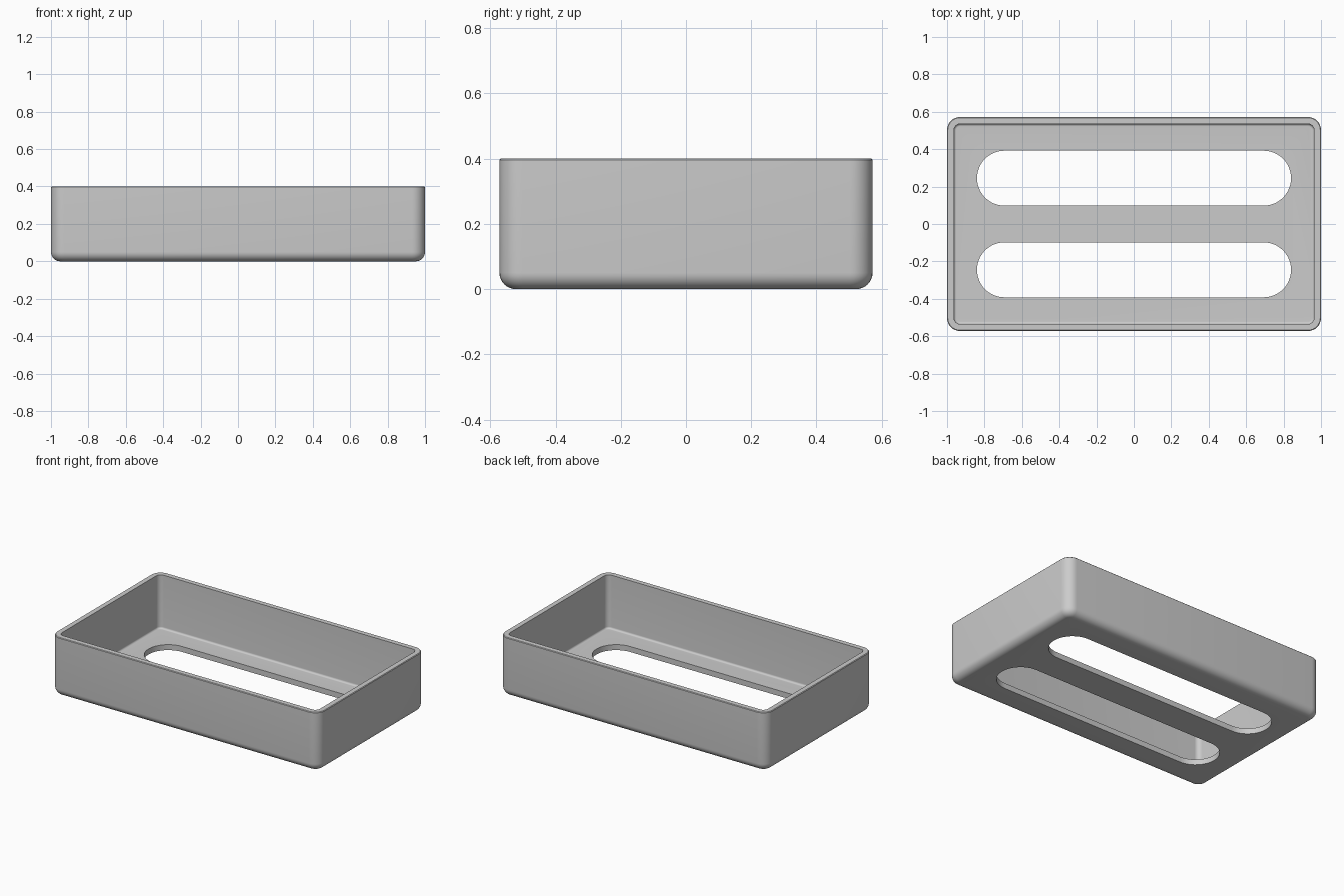
import bpy, bmesh, math

if "Cube" in bpy.data.objects:
    bpy.data.objects.remove(bpy.data.objects["Cube"])

HX, HY, H = 1.0, 0.572, 0.40      # outer half sizes and height
WALL, CORNER, FILLET = 0.037, 0.07, 0.05
SEG = 8


def rounded_rect(inset, z):
    """Rounded rectangle ring, moved inwards by inset."""
    r = max(CORNER - inset, 0.012)
    cx, cy = HX - inset - r, HY - inset - r
    pts = []
    for k, (sx, sy) in enumerate([(1, 1), (-1, 1), (-1, -1), (1, -1)]):
        for i in range(SEG + 1):
            a = math.pi / 2 * (k + i / SEG)
            pts.append((sx * cx + r * math.cos(a), sy * cy + r * math.sin(a), z))
    return pts


def loft(name, rings):
    """Closed solid through a stack of rings, capped at both ends."""
    bm = bmesh.new()
    loops = [[bm.verts.new(p) for p in ring] for ring in rings]
    n = len(loops[0])
    for a, b in zip(loops, loops[1:]):
        for i in range(n):
            j = (i + 1) % n
            bm.faces.new((a[i], a[j], b[j], b[i]))
    bm.faces.new(loops[0][::-1])
    bm.faces.new(loops[-1])
    bmesh.ops.recalc_face_normals(bm, faces=bm.faces)
    mesh = bpy.data.meshes.new(name)
    bm.to_mesh(mesh)
    bm.free()
    obj = bpy.data.objects.new(name, mesh)
    bpy.context.collection.objects.link(obj)
    return obj


def fillet(r, inset, z):
    """(inset, z) pairs of a quarter round from floor to wall."""
    return [(inset + r * (1 - math.sin(t)), z + r * (1 - math.cos(t)))
            for t in (math.pi / 2 * i / SEG for i in range(SEG + 1))]


# tray shell: outer fillet, wall, rim, inner wall, inner fillet, floor
profile = fillet(FILLET, 0, 0)
profile += [(0, H - 0.004), (0.004, H), (WALL, H)]
profile += fillet(FILLET - WALL, WALL, WALL)[::-1]
tray = loft("tray", [rounded_rect(i, z) for i, z in profile])

# two long rounded slots through the floor
R, END = 0.147, 0.693
for side in (1, -1):
    ring = []
    for k in range(2):
        for i in range(25):
            a = -math.pi / 2 + math.pi * (k + i / 24)
            ring.append(((END if k == 0 else -END) + R * math.cos(a),
                         side * 0.245 + R * math.sin(a)))
    cutter = loft("slot_cutter", [[(x, y, z) for x, y in ring] for z in (-0.1, 0.15)])
    mod = tray.modifiers.new("slot", 'BOOLEAN')
    mod.operation, mod.solver, mod.object = 'DIFFERENCE', 'EXACT', cutter
    bpy.context.view_layer.objects.active = tray
    bpy.ops.object.modifier_apply(modifier=mod.name)
    bpy.data.objects.remove(cutter, do_unlink=True)

# plain grey finish
grey = bpy.data.materials.new("grey")
grey.diffuse_color = (0.6, 0.6, 0.6, 1)
grey.use_nodes = True
grey.node_tree.nodes["Principled BSDF"].inputs["Base Color"].default_value = grey.diffuse_color
tray.data.materials.clear()
tray.data.materials.append(grey)
tray.select_set(True)
bpy.context.view_layer.objects.active = tray
bpy.ops.object.shade_smooth_by_angle(angle=math.radians(30))
